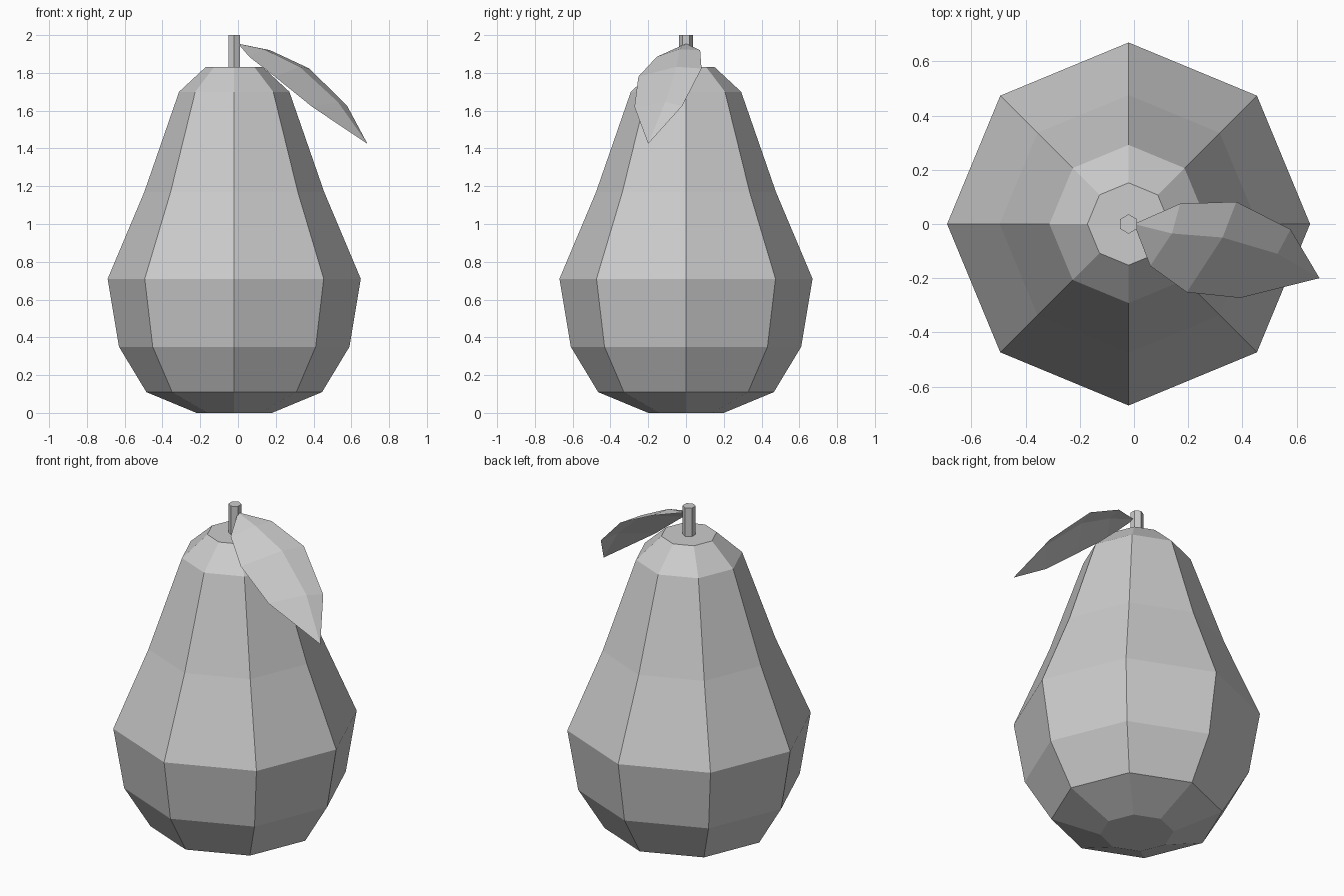
import bpy
import bmesh
from math import sin, cos, tau

if "Cube" in bpy.data.objects:
    bpy.data.objects.remove(bpy.data.objects["Cube"])

CENTRE_X = -0.02


def make_object(name, bm):
    bmesh.ops.recalc_face_normals(bm, faces=bm.faces)
    mesh = bpy.data.meshes.new(name)
    bm.to_mesh(mesh)
    bm.free()
    obj = bpy.data.objects.new(name, mesh)
    bpy.context.collection.objects.link(obj)
    return obj


def lathe(name, profile, sides, start):
    """Revolve (radius, z) points into a capped, flat-faced solid."""
    bm = bmesh.new()
    rings = [[bm.verts.new((CENTRE_X + r * cos(start + tau * i / sides),
                            r * sin(start + tau * i / sides), z))
              for i in range(sides)] for r, z in profile]
    for low, high in zip(rings, rings[1:]):
        for i in range(sides):
            j = (i + 1) % sides
            bm.faces.new((low[i], low[j], high[j], high[i]))
    bm.faces.new(rings[0][::-1])
    bm.faces.new(rings[-1])
    return make_object(name, bm)


# Eight-sided pear body
lathe("pear_body", [(0.20, 0), (0.465, 0.11), (0.61, 0.35), (0.67, 0.71),
                    (0.476, 1.17), (0.292, 1.70), (0.152, 1.83)], 8, 0)

# Six-sided stem
lathe("stem", [(0.036, 1.82), (0.036, 2.0)], 6, tau / 4)

# Leaf: back edge, raised midrib and front edge between base and tip
base, tip = (0.0, 0.0, 1.955), (0.685, -0.2, 1.425)
back = [(0.17, 0.075, 1.92), (0.378, 0.082, 1.823), (0.578, -0.02, 1.625)]
midrib = [(0.14, -0.035, 1.925), (0.327, -0.05, 1.832), (0.53, -0.11, 1.645)]
front = [(0.06, -0.155, 1.885), (0.195, -0.252, 1.78), (0.393, -0.273, 1.62)]

bm = bmesh.new()
b, t = bm.verts.new(base), bm.verts.new(tip)
rows = [[bm.verts.new(p) for p in row] for row in (back, midrib, front)]
for left, right in zip(rows, rows[1:]):
    bm.faces.new((b, right[0], left[0]))
    for k in range(2):
        bm.faces.new((left[k], right[k], right[k + 1], left[k + 1]))
    bm.faces.new((left[2], right[2], t))
make_object("leaf", bm)
